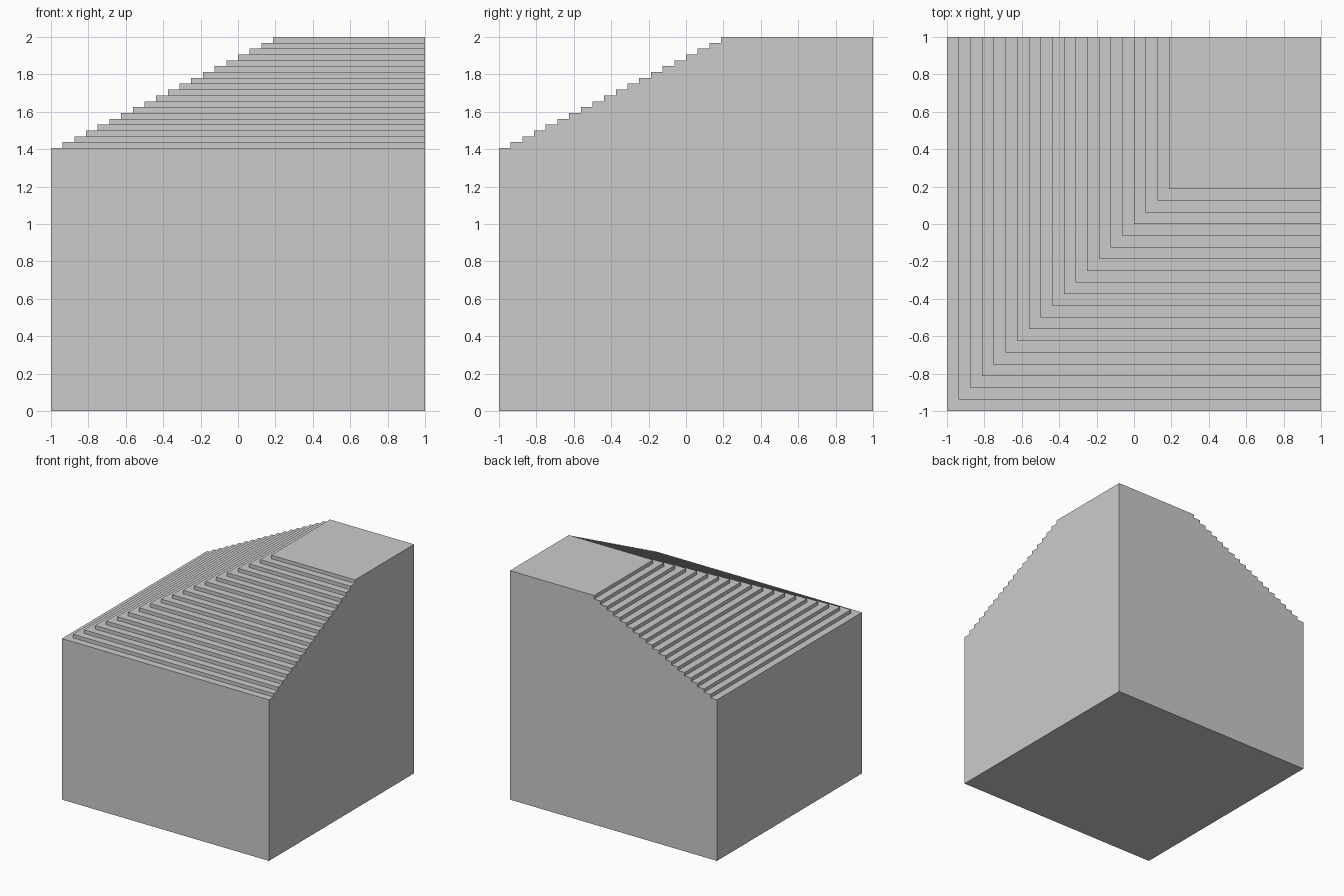
import bpy
import bmesh

if "Cube" in bpy.data.objects:
    bpy.data.objects.remove(bpy.data.objects["Cube"])

STEPS = 19          # risers above the base block
RUN = 0.0625        # tread depth
RISE = 0.03125      # riser height
TOP = 2.0

bm = bmesh.new()


def face(points):
    bm.faces.new([bm.verts.new(p) for p in points])


edge = [-1 + i * RUN for i in range(STEPS + 1)]
height = [TOP - (STEPS - i) * RISE for i in range(STEPS + 1)]

# Risers along the front and left; the first pair are the tall base walls
for i, (a, z) in enumerate(zip(edge, height)):
    low = height[i - 1] if i else 0
    face([(a, a, low), (1, a, low), (1, a, z), (a, a, z)])
    face([(a, 1, low), (a, a, low), (a, a, z), (a, 1, z)])

# L-shaped treads, then the square landing
for a, b, z in zip(edge, edge[1:], height):
    face([(a, 1, z), (a, a, z), (1, a, z), (1, b, z), (b, b, z), (b, 1, z)])
a = edge[-1]
face([(a, a, TOP), (1, a, TOP), (1, 1, TOP), (a, 1, TOP)])

# Stepped profile shared by the right and back walls
profile = [(1, TOP), (1, 0), (-1, 0)]
for i, (a, z) in enumerate(zip(edge, height)):
    if i:
        profile.append((a, height[i - 1]))
    profile.append((a, z))
face([(1, u, z) for u, z in profile])
face([(u, 1, z) for u, z in profile])

# Underside
face([(-1, -1, 0), (-1, 1, 0), (1, 1, 0), (1, -1, 0)])

bmesh.ops.remove_doubles(bm, verts=bm.verts, dist=1e-5)
bmesh.ops.recalc_face_normals(bm, faces=bm.faces)
mesh = bpy.data.meshes.new("stepped_corner_block")
bm.to_mesh(mesh)
bm.free()
block = bpy.data.objects.new("stepped_corner_block", mesh)
bpy.context.collection.objects.link(block)
